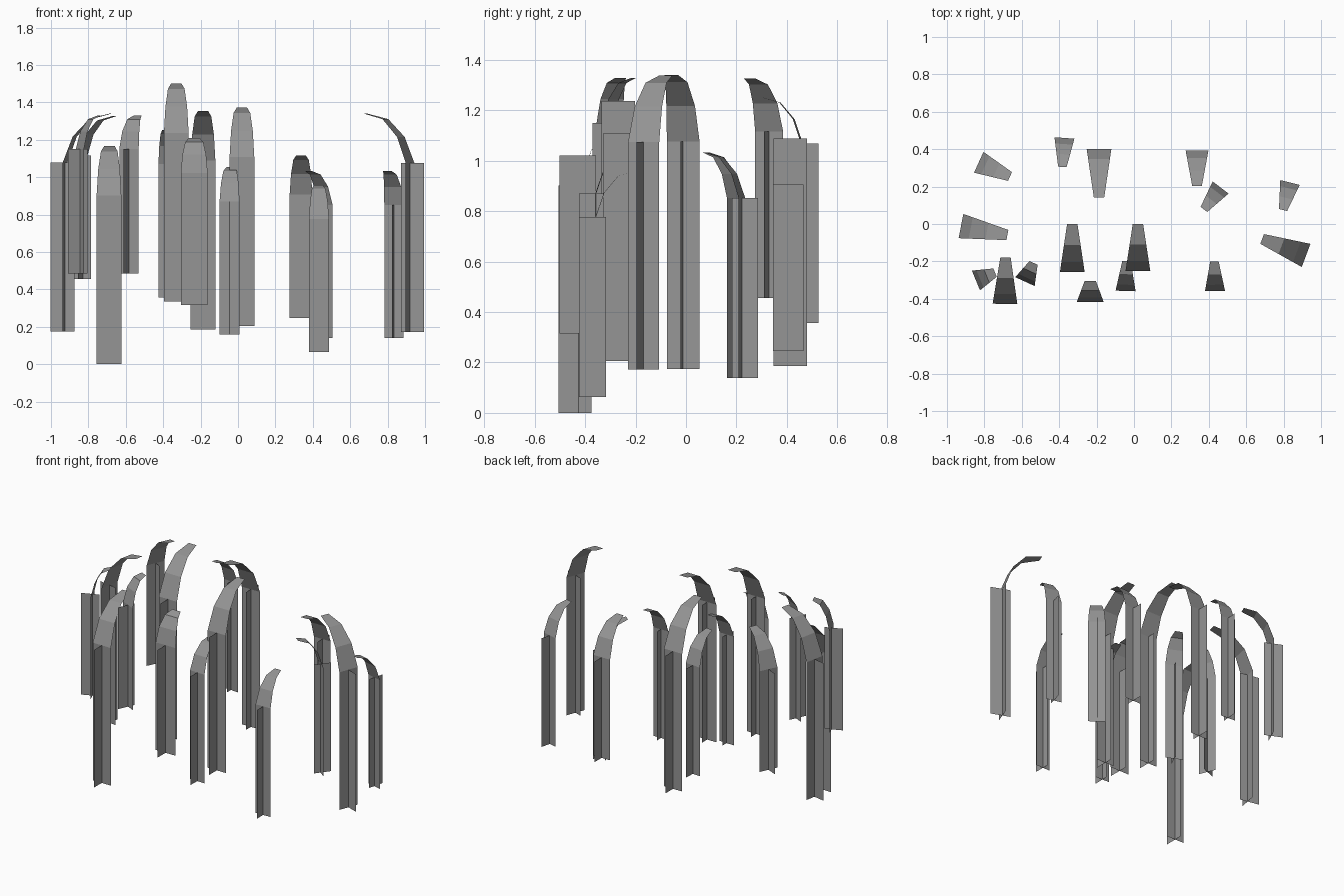
import bpy
import bmesh
from mathutils import Vector

cube = bpy.data.objects.get("Cube")
if cube:
    bpy.data.objects.remove(cube)

GREY = (0.3, 0.3, 0.3, 1)
mat = bpy.data.materials.new("plain grey")
mat.use_nodes = True
mat.diffuse_color = GREY
mat.node_tree.nodes["Principled BSDF"].inputs["Base Color"].default_value = GREY

UP = Vector((0, 0, 1))
# Arch steps: share of the reach, share of the rise
ARCH = [(0, 0), (.21, .53), (.56, .89), (1, 1)]


def sheet(bm, rows):
    """Join rows of paired points into a strip of flat quads."""
    verts = [[bm.verts.new(p) for p in row] for row in rows]
    for (a, b), (c, d) in zip(verts, verts[1:]):
        bm.faces.new((a, b, d, c))


def strand(name, base, tip, width, bottom, joint, top):
    """Crossed stem planes with a tapering blade arching from base to tip."""
    foot = Vector((*base, 0))
    reach = Vector((*tip, 0)) - foot
    inward = reach.normalized()
    side = inward.cross(UP) * width / 2
    bm = bmesh.new()
    # Stem: one plane across, one plane along the lean
    for centre, half in ((foot, side),
                         (foot - inward * .013, inward * width / 2)):
        sheet(bm, [(centre - half + UP * z, centre + half + UP * z)
                   for z in (bottom, joint)])
    # Arching blade
    rows = []
    for r, h in ARCH:
        mid = foot + reach * r + UP * (joint + (top - joint) * h)
        half = side * (1 - .58 * r)
        rows.append((mid - half, mid + half))
    sheet(bm, rows)
    mesh = bpy.data.meshes.new(name)
    bm.to_mesh(mesh)
    bm.free()
    mesh.materials.append(mat)
    bpy.context.collection.objects.link(bpy.data.objects.new(name, mesh))


# Blade sizes: stem width, stem height, arch rise
SIZES = {
    "large": (.132, .903, .264),
    "medium": (.122, .66, .21),
    "small": (.107, .713, .182),
    "short": (.114, .667, .178),
    "broad": (.144, .706, .186),
}

# Size, base, tip, bottom height
STRANDS = [
    ("medium", (-.83, .33), (-.663, .254), .456),
    ("large", (-.925, -.011), (-.677, -.059), .174),
    ("large", (.92, -.168), (.685, -.08), .172),
    ("large", (.021, -.25), (.021, 0), .205),
    ("large", (-.33, -.256), (-.33, 0), .334),
    ("large", (-.69, -.427), (-.687, -.179), 0),
    ("short", (-.845, -.302), (-.743, -.26), .484),
    ("short", (-.583, -.308), (-.537, -.208), .484),
    ("broad", (-.234, -.417), (-.234, -.305), .316),
    ("small", (-.045, -.358), (-.04, -.198), .158),
    ("small", (.433, -.358), (.43, -.2), .064),
    ("small", (.463, .195), (.374, .078), .139),
    ("small", (.834, .222), (.797, .075), .139),
    ("medium", (.337, .393), (.337, .203), .246),
    ("large", (-.187, .401), (-.187, .142), .186),
    ("small", (-.372, .46), (-.383, .305), .356),
]
for i, (size, base, tip, bottom) in enumerate(STRANDS, 1):
    width, stem, rise = SIZES[size]
    joint = bottom + stem
    strand(f"{size}_strand_{i}", base, tip, width, bottom, joint, joint + rise)
